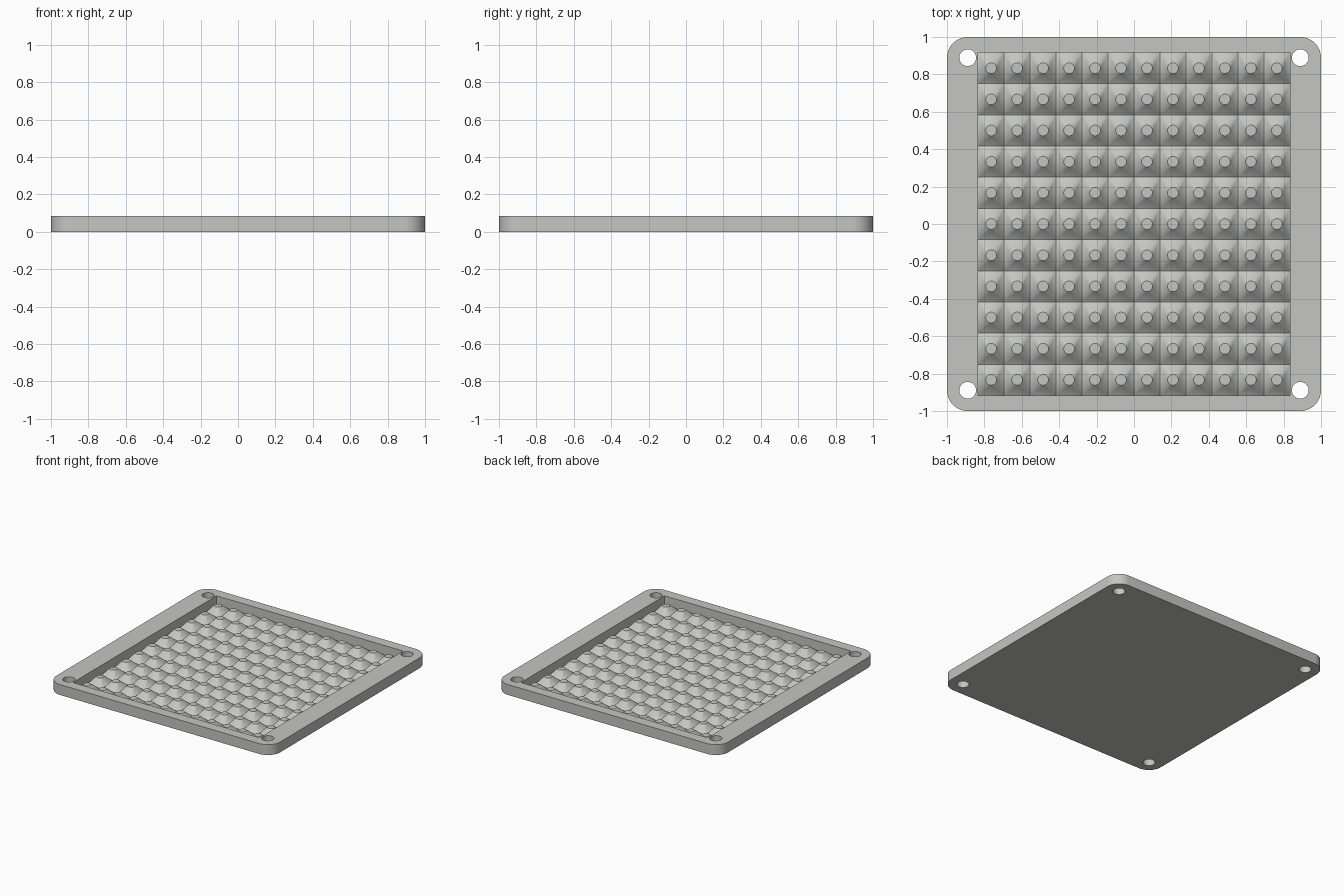
import bpy, bmesh, math

if "Cube" in bpy.data.objects:
    bpy.data.objects.remove(bpy.data.objects["Cube"])

HEIGHT = 0.084           # frame thickness
PEAK = 0.056             # stud height
COLS, ROWS = 12, 11
HX, HY = 0.8333, 0.9167  # half size of the window

gray = bpy.data.materials.new("warm_gray")
gray.diffuse_color = (0.56, 0.56, 0.53, 1)
gray.use_nodes = True
gray.node_tree.nodes["Principled BSDF"].inputs["Base Color"].default_value = gray.diffuse_color


def finish(bm, name, angle):
    bmesh.ops.recalc_face_normals(bm, faces=bm.faces)
    mesh = bpy.data.meshes.new(name)
    bm.to_mesh(mesh)
    bm.free()
    mesh.materials.append(gray)
    obj = bpy.data.objects.new(name, mesh)
    bpy.context.collection.objects.link(obj)
    bpy.ops.object.select_all(action='DESELECT')
    obj.select_set(True)
    bpy.context.view_layer.objects.active = obj
    bpy.ops.object.shade_smooth_by_angle(angle=math.radians(angle))


def arc(cx, cy, r, start, end, n):
    return [(cx + r * math.cos(math.radians(start + (end - start) * i / n)),
             cy + r * math.sin(math.radians(start + (end - start) * i / n)))
            for i in range(n + 1)]


# Frame: rounded square with a rectangular window and four screw holes
R, C, HOLE = 0.111, 0.889, 0.045
corners = [(1, 1), (-1, 1), (-1, -1), (1, -1)]
outline = []
for i, (sx, sy) in enumerate(corners):
    outline += arc(sx * (1 - R), sy * (1 - R), R, 90 * i, 90 * i + 90, 10)
loops = [outline, [(sx * HX, sy * HY) for sx, sy in corners]]
loops += [arc(sx * C, sy * C, HOLE, 0, 360, 32)[:-1] for sx, sy in corners]

bm = bmesh.new()
edges = []
for loop in loops:
    vs = [bm.verts.new((x, y, 0)) for x, y in loop]
    edges += [bm.edges.new((vs[i - 1], vs[i])) for i in range(len(vs))]
bmesh.ops.triangle_fill(bm, edges=edges, use_beauty=True, normal=(0, 0, 1))
ext = bmesh.ops.extrude_face_region(bm, geom=bm.faces[:], use_keep_orig=True)
for v in ext["geom"]:
    if isinstance(v, bmesh.types.BMVert):
        v.co.z = HEIGHT
finish(bm, "frame", 30)

# Studs: rectangular bases blending up to small round flat tops
SEG, TOP_R = 24, 0.029
Q = SEG // 4
px, py = 2 * HX / COLS, 2 * HY / ROWS
bm = bmesh.new()
for col in range(COLS):
    for row in range(ROWS):
        cx, cy = -HX + px * (col + 0.5), -HY + py * (row + 0.5)
        base = [bm.verts.new((cx + sx * px / 2, cy + sy * py / 2, 0))
                for sx, sy in corners]
        top = [bm.verts.new((x, y, PEAK))
               for x, y in arc(cx, cy, TOP_R, 0, 360, SEG)[:-1]]
        bm.faces.new(top)
        bm.faces.new(base[::-1])
        for q in range(4):
            bm.faces.new((base[q - 1], base[q], top[q * Q]))
            for k in range(q * Q, q * Q + Q):
                bm.faces.new((base[q], top[(k + 1) % SEG], top[k]))
finish(bm, "stud_grid", 20)
